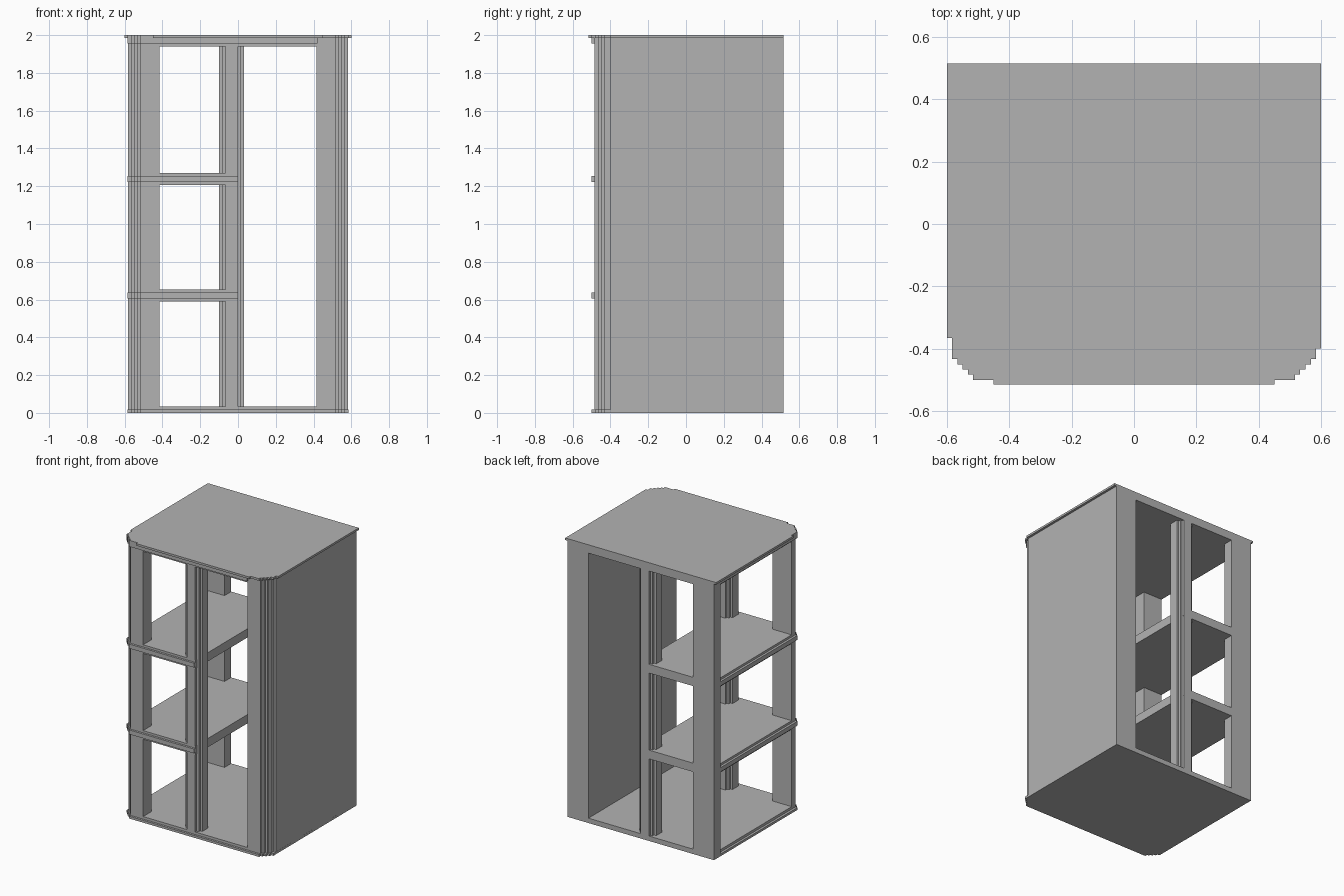
import bpy
import bmesh

old = bpy.data.objects.get("Cube")
if old:
    bpy.data.objects.remove(old, do_unlink=True)

# One grey for the whole model
grey = bpy.data.materials.new("plain grey")
grey.use_nodes = True
color = (0.45, 0.45, 0.45, 1)
grey.diffuse_color = color
grey.node_tree.nodes["Principled BSDF"].inputs["Base Color"].default_value = color

UNIT = 0.0167      # step size of the blocky outlines
FRONT, BACK = -0.485, 0.515
SIDE = 0.583
TOP = 1.985        # underside of the roof plate
JAMB = 0.415       # inner edge of the corner supports


def prism(name, plan, z0, z1):
    """Extrude a plan outline between two heights."""
    bm = bmesh.new()
    face = bm.faces.new([bm.verts.new((x, y, z0)) for x, y in plan])
    side = bmesh.ops.extrude_face_region(bm, geom=[face])
    verts = [g for g in side["geom"] if isinstance(g, bmesh.types.BMVert)]
    bmesh.ops.translate(bm, vec=(0, 0, z1 - z0), verts=verts)
    bmesh.ops.recalc_face_normals(bm, faces=bm.faces)
    mesh = bpy.data.meshes.new(name)
    bm.to_mesh(mesh)
    bm.free()
    mesh.materials.append(grey)
    obj = bpy.data.objects.new(name, mesh)
    bpy.context.collection.objects.link(obj)
    return obj


def stairs(points):
    """Join outer corner points with right-angled steps."""
    out = [points[0]]
    for (x0, y0), (x1, y1) in zip(points, points[1:]):
        out += [(x1, y0), (x1, y1)]
    return out


def mirror_x(points):
    return [(-x, y) for x, y in reversed(points)]


# Stepped right-hand corners, running from the side to the front
inner = [(0.567, -0.433), (0.55, -0.45), (0.533, -0.467), (0.517, FRONT)]
wall_corner = stairs([(SIDE, -0.40)] + inner)
post_corner = stairs(inner)
trim_corner = stairs([(x + UNIT, y) for x, y in inner[:1]]
                     + [(0.567, -0.45), (0.55, -0.467), (0.533, -0.482), (0.517, -0.5)])
roof_corner = stairs([(0.6, -0.40)] + trim_corner[::2] + [(0.45, BACK * -1)])
roof_left = [(x, -0.365) if y == -0.40 else (x, y) for x, y in mirror_x(roof_corner)]

# Roof plate and the slab and trim below it
prism("roof", [(0.6, BACK)] + roof_corner + roof_left + [(-0.6, BACK)], TOP, 2.0)
slab_plan = [(SIDE, BACK)] + wall_corner + mirror_x(post_corner) + [(-0.567, BACK)]
prism("ceiling_slab", slab_plan, 1.94, TOP)

trim_left = mirror_x(trim_corner)
trim_end = 0.45


def side_trim(name, right, z0, z1):
    """Projecting band round the front and open left side."""
    prism(name, [(right, trim_end), (right, -0.5)] + trim_left + [(-SIDE, trim_end)], z0, z1)


side_trim("ceiling_trim", 0.42, 1.955, TOP)

# Ground slab with its projecting foot
prism("ground_trim", [(SIDE, BACK)] + trim_corner + trim_left + [(-SIDE, BACK)], 0, UNIT)
prism("ground_slab", slab_plan, UNIT, 0.035)

# Two upper floors covering the left half
for label, z in (("lower", 0.59), ("upper", 1.207)):
    plan = [(0, BACK), (0, FRONT)] + mirror_x(post_corner) + [(-0.567, BACK)]
    prism(label + "_floor", plan, z, z + 0.063)
    side_trim(label + "_floor_trim", 0, z + 0.016, z + 0.047)

# Thick solid wall on one side, corner supports on the open side
prism("side_wall", [(SIDE, BACK)] + wall_corner + [(JAMB, FRONT), (JAMB, BACK)], UNIT, TOP)
prism("front_corner_post",
      [(-JAMB, FRONT)] + mirror_x(post_corner) + [(-0.567, -0.39), (-JAMB, -0.39)], UNIT, TOP)
prism("back_corner_post",
      [(-SIDE, BACK), (-JAMB, BACK), (-JAMB, 0.44), (-SIDE, 0.44)], UNIT, TOP)

# Stepped round columns in the middle of the front and back
quarter = stairs([(4, -2), (3, -3), (2, -4)])
half = quarter + mirror_x(quarter)
ring = half + [(x, -y) for x, y in reversed(half)]
radius = 4 * UNIT
for label, cy in (("front", FRONT + radius), ("back", BACK - radius)):
    plan = [(x * UNIT - 0.034, y * UNIT + cy) for x, y in ring]
    prism(label + "_column", plan, UNIT, TOP)
